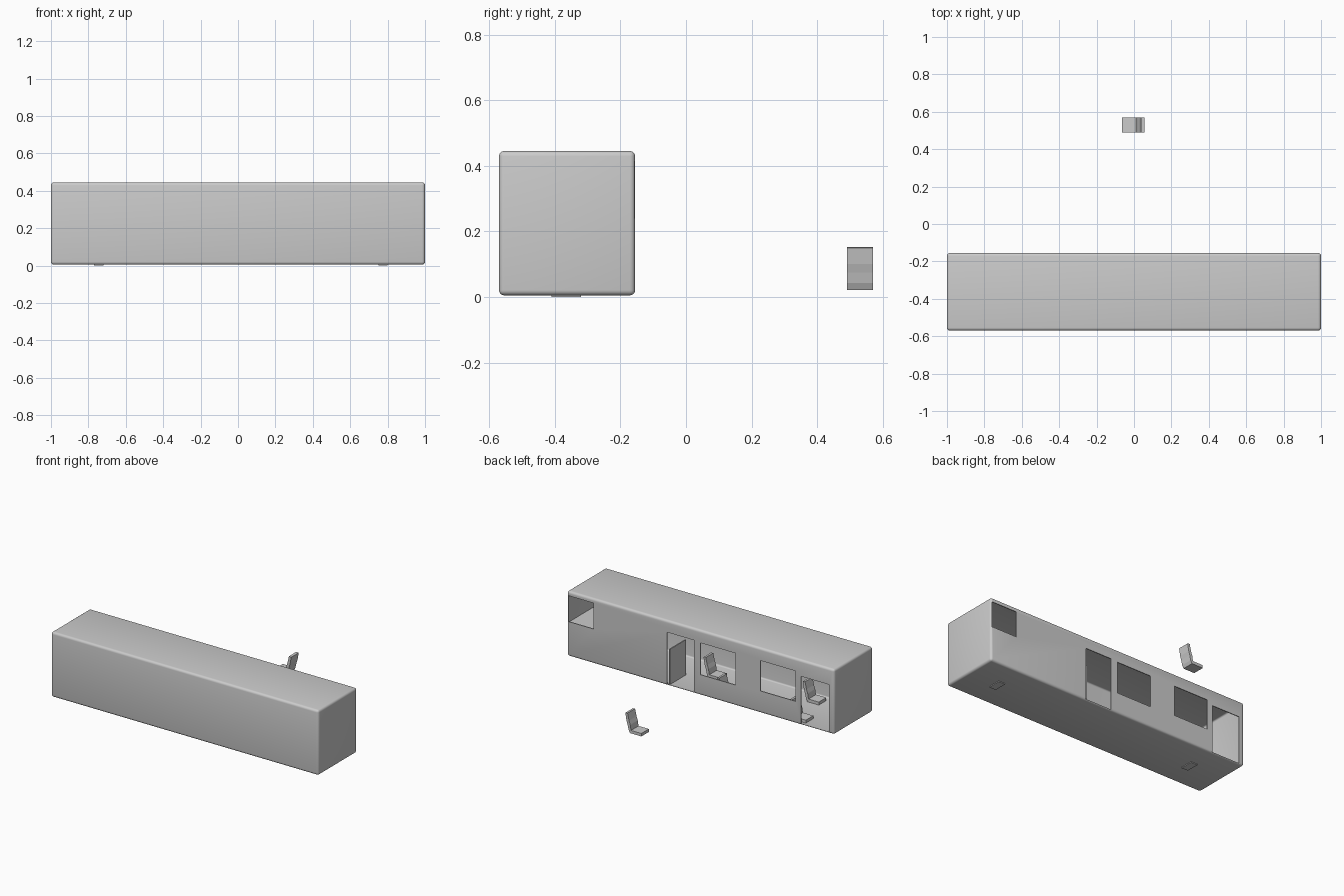
import bpy, bmesh
from mathutils import Vector

if "Cube" in bpy.data.objects:
    bpy.data.objects.remove(bpy.data.objects["Cube"])

Y_BACK, Y_FRONT = -0.155, -0.57   # window side and closed side
Z0, Z1 = 0.005, 0.445
WALL = 0.006


def make_object(name, bm):
    bmesh.ops.recalc_face_normals(bm, faces=bm.faces)
    mesh = bpy.data.meshes.new(name)
    bm.to_mesh(mesh)
    bm.free()
    ob = bpy.data.objects.new(name, mesh)
    bpy.context.collection.objects.link(ob)
    return ob


def box(name, x, y, z, bevel=0.0):
    bm = bmesh.new()
    bmesh.ops.create_cube(bm, size=1)
    for v in bm.verts:
        v.co = Vector([(r[0] + r[1]) / 2 + c * (r[1] - r[0]) for r, c in zip((x, y, z), v.co)])
    if bevel:
        bmesh.ops.bevel(bm, geom=bm.edges[:], offset=bevel, segments=4, profile=0.5, affect='EDGES')
    return make_object(name, bm)


def smooth(ob, angle=0.6):
    bpy.ops.object.select_all(action='DESELECT')
    ob.select_set(True)
    bpy.context.view_layer.objects.active = ob
    bpy.ops.object.shade_smooth_by_angle(angle=angle)


def cut(ob, cutter):
    cutter.hide_render = True
    mod = ob.modifiers.new("cut", 'BOOLEAN')
    mod.operation, mod.solver, mod.object = 'DIFFERENCE', 'EXACT', cutter
    bpy.context.view_layer.objects.active = ob
    bpy.ops.object.modifier_apply(modifier=mod.name)
    bpy.data.objects.remove(cutter)


# Hollow rounded body
body = box("bus_body", (-1, 1), (Y_FRONT, Y_BACK), (Z0, Z1), 0.016)
cut(body, box("cavity", (-1 + WALL, 1 - WALL), (Y_FRONT + WALL, Y_BACK - WALL),
              (Z0 + WALL, Z1 - WALL), 0.01))

# Window and door openings on one side: x range, z range
openings = [((0.80, 0.99), (0.24, 0.415)),
            ((0.05, 0.25), (0.012, 0.365)),
            ((-0.26, 0.0), (0.145, 0.36)),
            ((-0.71, -0.45), (0.155, 0.36)),
            ((-0.96, -0.75), (0.012, 0.335))]
for xr, zr in openings:
    cut(body, box("opening", xr, (Y_BACK - 0.02, Y_BACK + 0.02), zr))
smooth(body)


# Seat: side profile (cushion and bent backrest) extruded sideways
def seat(name, x, y, z=0.0):
    profile = [(-0.065, 0.022), (0.02, 0.022), (0.03, 0.042), (0.038, 0.075), (0.046, 0.10),
               (0.055, 0.15), (0.038, 0.152), (0.027, 0.104), (0.018, 0.078),
               (0.012, 0.042), (-0.065, 0.042)]
    bm = bmesh.new()
    face = bm.faces.new([bm.verts.new((px, -0.04, pz)) for px, pz in profile])
    ext = bmesh.ops.extrude_face_region(bm, geom=[face])
    bmesh.ops.translate(bm, vec=(0, 0.08, 0), verts=[v for v in ext['geom'] if isinstance(v, bmesh.types.BMVert)])
    ob = make_object(name, bm)
    ob.location = (x, y, z)
    return ob


# Loose seat standing apart, then seats inside the bus
seat("loose_seat", 0, 0.53)
for i, (x, y) in enumerate([(-0.705, -0.22), (-0.16, -0.22), (0.08, -0.42), (-0.62, -0.48)]):
    seat(f"cabin_seat_{i + 1}", x, y, -0.008)

# Rear platform and door partition
box("rear_platform", (0.78, 0.992), (Y_FRONT + 0.008, Y_BACK - 0.008), (0.222, 0.232))
box("door_partition", (0.235, 0.243), (-0.335, Y_BACK - 0.008), (0.012, 0.25))

# Thin pads under the floor
for x in (-0.745, 0.775):
    box("floor_pad", (x - 0.025, x + 0.025), (-0.41, -0.32), (0.0, 0.01))
